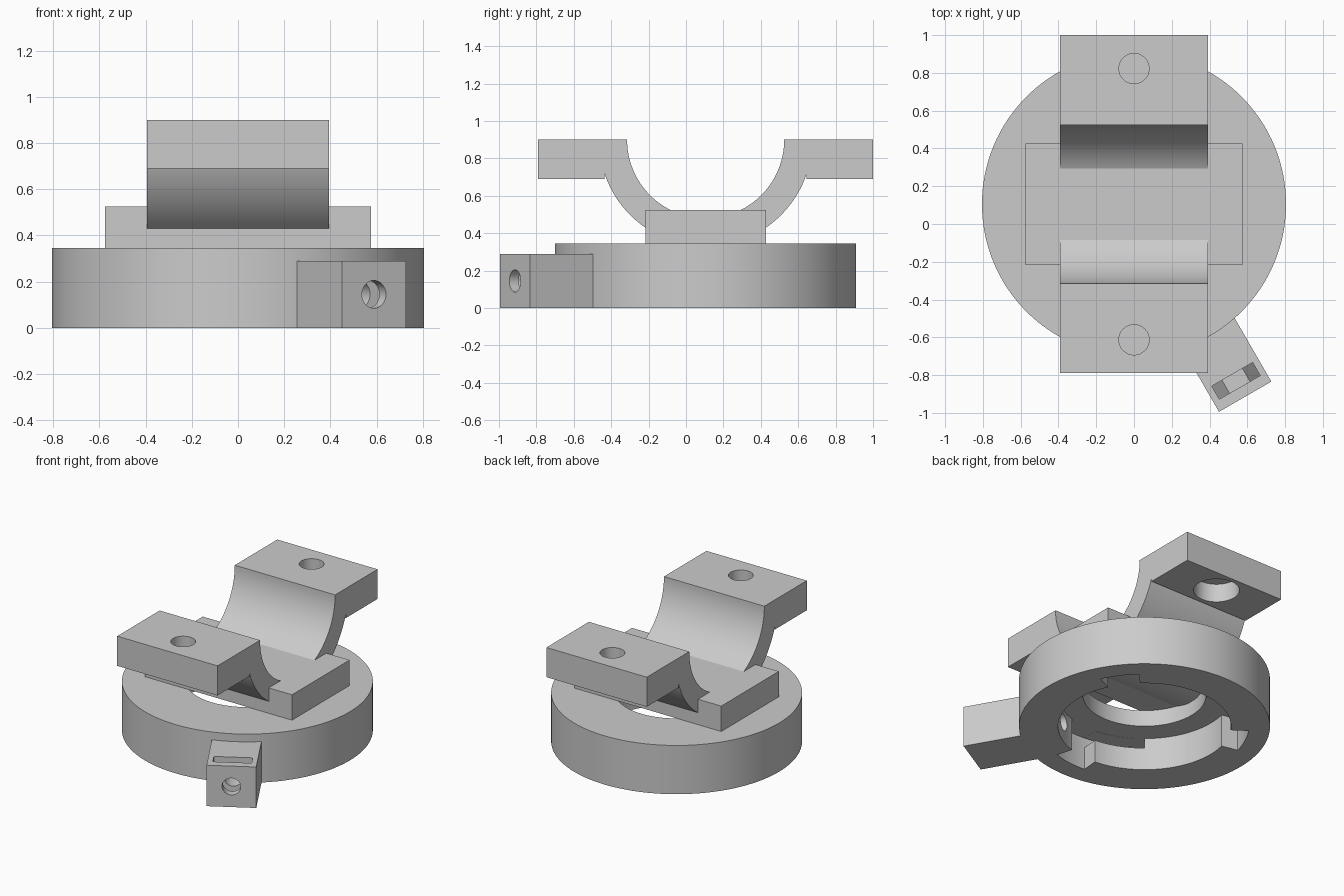
import bpy, bmesh, math
from mathutils import Matrix

if "Cube" in bpy.data.objects:
    bpy.data.objects.remove(bpy.data.objects["Cube"])

grey = bpy.data.materials.new("plain_grey")
grey.use_nodes = True
grey.diffuse_color = (0.6, 0.6, 0.6, 1)
grey.node_tree.nodes["Principled BSDF"].inputs["Base Color"].default_value = (0.6, 0.6, 0.6, 1)

CENTRE = Matrix.Translation((0, 0.105, 0))
# Turns an outline drawn in (y, z) so that it is extruded along x
ALONG_X = Matrix(((0, 0, 1, 0), (1, 0, 0, 0), (0, 1, 0, 0), (0, 0, 0, 1)))
CLAMP = CENTRE @ Matrix.Rotation(math.radians(-60), 4, 'Z')


def prism(name, outline, lo, hi, frame=CENTRE):
    """Extrude a closed 2D outline from lo to hi inside a frame."""
    bm = bmesh.new()
    face = bm.faces.new([bm.verts.new((x, y, lo)) for x, y in outline])
    top = bmesh.ops.extrude_face_region(bm, geom=[face])["geom"]
    moved = [v for v in top if isinstance(v, bmesh.types.BMVert)]
    bmesh.ops.translate(bm, verts=moved, vec=(0, 0, hi - lo))
    bmesh.ops.transform(bm, matrix=frame, verts=bm.verts)
    bmesh.ops.recalc_face_normals(bm, faces=bm.faces)
    mesh = bpy.data.meshes.new(name)
    bm.to_mesh(mesh)
    bm.free()
    mesh.materials.append(grey)
    obj = bpy.data.objects.new(name, mesh)
    bpy.context.collection.objects.link(obj)
    return obj


def arc(radius, start, end, steps=48, cx=0, cy=0):
    angles = [math.radians(start + (end - start) * i / steps) for i in range(steps + 1)]
    return [(cx + radius * math.cos(a), cy + radius * math.sin(a)) for a in angles]


def circle(radius, steps=96, cx=0, cy=0):
    return arc(radius, 0, 360, steps, cx, cy)[:-1]


def rect(x0, x1, y0, y1):
    return [(x0, y0), (x1, y0), (x1, y1), (x0, y1)]


def sector(inner, outer, start, end):
    return arc(outer, start, end, 24) + arc(inner, end, start, 24)


def cut(target, cutter):
    mod = target.modifiers.new("cut", 'BOOLEAN')
    mod.operation = 'DIFFERENCE'
    mod.solver = 'EXACT'
    mod.object = cutter
    bpy.context.view_layer.objects.active = target
    bpy.ops.object.modifier_apply(modifier=mod.name)
    bpy.data.objects.remove(cutter)


# Round base with a stepped bore
base = prism("round_base", circle(0.805, 128), 0, 0.345)
cut(base, prism("lid_hole", circle(0.395), -0.1, 0.5))
cut(base, prism("bore", circle(0.555), -0.1, 0.23))

# Three entry notches, each leading into a locking groove
for turn in (36, 156, 276):
    cut(base, prism("notch", sector(0.5, 0.67, turn - 11, turn + 11), -0.1, 0.23))
    cut(base, prism("groove", sector(0.5, 0.669, turn - 46, turn), 0.16, 0.229))

# Clamp block with a nut pocket
block = prism("clamp_block", rect(0.7, 1.177, -0.16, 0.16), 0, 0.29, CLAMP)
half = [(0.0625, 0.037), (0.125, 0.145), (0.125, 0.4)]
pocket = half + [(-x, z) for x, z in reversed(half)]
cut(block, prism("nut_pocket", pocket, 1.04, 1.12, CLAMP @ ALONG_X))

# Bolt hole through the block and the base wall
for part in (block, base):
    cut(part, prism("bolt_hole", circle(0.06, 32, 0, 0.145), 0.45, 1.3, CLAMP @ ALONG_X))

# Half-pipe saddle with a flat pad on each side
TOP, INNER, OUTER = 0.9, 0.42, 0.57
lip = math.degrees(math.acos(0.54 / OUTER))
outline = [(0.895, TOP), (0.895, 0.69), (0.54, 0.69)]
outline += arc(OUTER, -lip, lip - 180, 64, 0, TOP)
outline += [(-0.54, 0.69), (-0.895, 0.69), (-0.895, TOP)]
outline += arc(INNER, -180, 0, 64, 0, TOP)
saddle = prism("saddle", outline, -0.393, 0.393, CENTRE @ ALONG_X)

# Screw holes, wider from below
for side in (-0.718, 0.718):
    cut(saddle, prism("screw_hole", circle(0.08, 48, 0, side), 0.5, 1.0))
    cut(saddle, prism("counterbore", circle(0.147, 48, 0, side), 0.5, 0.82))

# Plate joining the saddle to the base
plate = prism("mount_plate", rect(-0.575, 0.575, -0.322, 0.322), 0.345, 0.525)

for part in (base, block, saddle, plate):
    bpy.ops.object.select_all(action='DESELECT')
    part.select_set(True)
    bpy.context.view_layer.objects.active = part
    bpy.ops.object.shade_smooth_by_angle(angle=math.radians(30))
